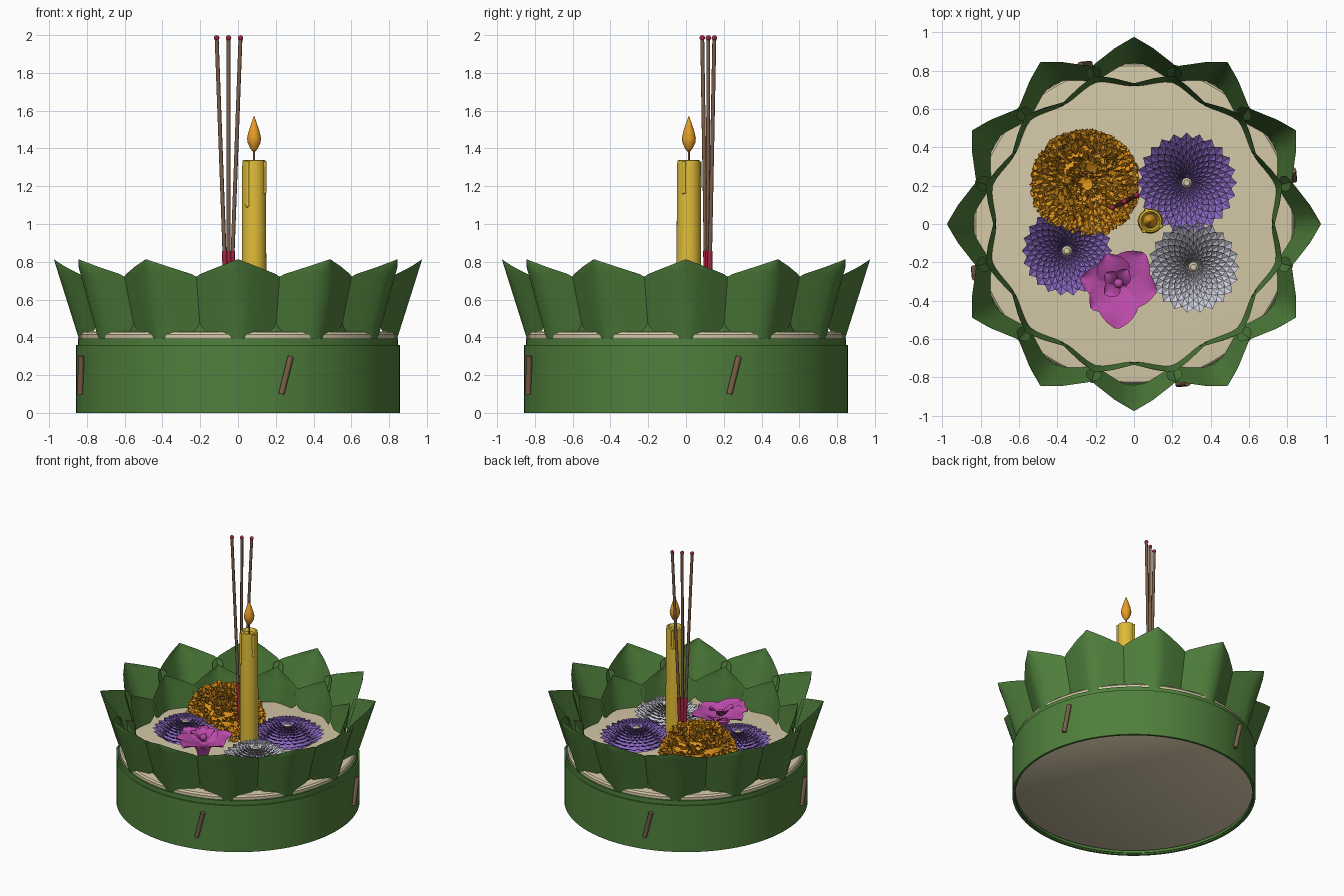
import bpy, math, random
from math import sin, cos, pi, radians
from mathutils import Vector, Matrix

random.seed(4)
if "Cube" in bpy.data.objects:
    bpy.data.objects.remove(bpy.data.objects["Cube"], do_unlink=True)


def material(name, *rgb):
    m = bpy.data.materials.new(name)
    m.use_nodes = True
    m.diffuse_color = (*rgb, 1)
    m.node_tree.nodes["Principled BSDF"].inputs["Base Color"].default_value = (*rgb, 1)
    return m


GREEN = material("leaf green", .08, .215, .045)
CREAM = material("trunk cream", .66, .58, .39)
YELLOW = material("candle yellow", .74, .5, .04)
FLAME = material("flame orange", .8, .34, .02)
GOLD = material("marigold orange", .75, .3, .012)
PURPLE = material("aster purple", .25, .135, .52)
WHITE = material("aster white", .62, .62, .72)
PINK = material("orchid pink", .5, .07, .4)
BROWN = material("stick brown", .2, .115, .07)
RED = material("incense red", .38, .02, .055)


def build(name, verts, faces, mat, smooth=None):
    me = bpy.data.meshes.new(name)
    me.from_pydata([tuple(v) for v in verts], [], faces)
    me.materials.append(mat)
    ob = bpy.data.objects.new(name, me)
    bpy.context.collection.objects.link(ob)
    if smooth:
        bpy.ops.object.select_all(action="DESELECT")
        ob.select_set(True)
        bpy.context.view_layer.objects.active = ob
        bpy.ops.object.shade_smooth_by_angle(angle=radians(smooth))
    return ob


def lathe(name, profile, mat, at=(0, 0, 0), n=32, closed=False, smooth=35):
    """Spin an (r, z) profile, listed from bottom to top on the outside."""
    verts = [(at[0] + r * cos(2 * pi * i / n), at[1] + r * sin(2 * pi * i / n), at[2] + z)
             for r, z in profile for i in range(n)]
    k = len(profile)
    faces = []
    for j in range(k if closed else k - 1):
        a, b = j * n, (j + 1) % k * n
        faces += [(a + i, a + (i + 1) % n, b + (i + 1) % n, b + i) for i in range(n)]
    if not closed:
        faces += [tuple(reversed(range(n))), tuple(range((k - 1) * n, k * n))]
    return build(name, verts, faces, mat, smooth)


def rod(name, a, b, r, mat, n=10):
    a, b = Vector(a), Vector(b)
    ob = lathe(name, [(r, 0), (r, (b - a).length)], mat, n=n, smooth=50)
    ob.matrix_world = Matrix.Translation(a) @ (b - a).to_track_quat("Z", "Y").to_matrix().to_4x4()
    return ob


def ball(name, at, r, mat):
    return lathe(name, [(max(r * sin(pi * t / 8), r * .02), -r * cos(pi * t / 8)) for t in range(9)],
                 mat, at, n=14, smooth=60)


# Trunk slice with its wrapped leaf bands
lathe("trunk_slice", [(.82, .02), (.835, .03), (.835, .415), (.825, .427), (.8, .43)], CREAM, n=96)
lathe("inner_band", [(.834, .01), (.846, .01), (.846, .393), (.834, .393)], GREEN, n=96, closed=True)
lathe("outer_band", [(.84, 0), (.857, 0), (.857, .36), (.84, .36)], GREEN, n=96, closed=True)


# Rings of folded leaves, each bowed outward along its middle
def leaf_ring(name, outline, r_low, r_high, fold, offset):
    z0, z1 = outline[0][0], outline[-1][0]
    cols = 8
    verts, faces = [], []
    for p in range(12):
        turn = Matrix.Rotation(radians(30 * p + offset), 3, "Z")
        start = len(verts)
        for z, w in outline:
            for c in range(cols + 1):
                u = w * (c / cols * 2 - 1)
                depth = fold * (math.hypot(u, .04) - .04)
                r = r_low + (r_high - r_low) * (z - z0) / (z1 - z0) - depth
                verts.append(turn @ Vector((r, u, z)))
        for j in range(len(outline) - 1):
            for c in range(cols):
                q = start + j * (cols + 1) + c
                faces.append((q, q + 1, q + cols + 2, q + cols + 1))
    build(name, verts, faces, GREEN, 40)


leaf_ring("outer_leaves", [(.385, .11), (.45, .19), (.53, .23), (.62, .25), (.7, .25),
                           (.735, .2), (.775, .1), (.813, .002)], .84, .975, .68, 0)
leaf_ring("inner_leaves", [(.4, .1), (.46, .18), (.54, .21), (.59, .19), (.64, .1),
                           (.69, .002)], .76, .8, .5, 15)

# Pins through the band
for k in range(4):
    turn = Matrix.Rotation(k * pi / 2, 3, "Z")
    rod("band_pin_%d" % (k + 1), turn @ Vector((.23, -.835, .1)), turn @ Vector((.28, -.83, .3)), .016, BROWN)

# Candle with wax drips, wick and flame
CX, CY = .085, .015
lathe("candle", [(.066, .42), (.063, 1.3), (.06, 1.335), (.05, 1.34), (.04, 1.315), (.005, 1.31)],
      YELLOW, (CX, CY, 0))
for k, (ang, low) in enumerate([(235, 1.1), (-25, 1.17), (110, 1.2)]):
    x, y = CX + .06 * cos(radians(ang)), CY + .06 * sin(radians(ang))
    rod("wax_drip_%d" % k, (x, y, low), (x, y, 1.33), .011, YELLOW)
    ball("drip_end_%d" % k, (x, y, low), .0125, YELLOW)
rod("wick", (CX, CY, 1.3), (CX, CY, 1.4), .006, BROWN)
lathe("flame", [(.004, 1.38), (.02, 1.4), (.034, 1.43), (.037, 1.455), (.029, 1.49),
                (.016, 1.53), (.001, 1.572)], FLAME, (CX, CY, 0), 20, smooth=60)

# Incense sticks with red grips and tips
for k in (-1, 0, 1):
    foot = Vector((-.05 + .006 * k, .115 + .004 * k, .42))
    tip = Vector((-.05 + .063 * k, .118 + .032 * k, 1.985))
    rod("incense_stick_%d" % (k + 2), foot, tip, .0105, BROWN)
    rod("incense_grip_%d" % (k + 2), foot, foot.lerp(tip, .28), .0135, RED)
    ball("incense_tip_%d" % (k + 2), tip, .0145, RED)


# Asters: overlapping rings of small pointed petals
def aster(name, x, y, size, mat, per_ring=22, rings=9):
    verts, faces = [], []
    for k in range(rings):
        t = k / (rings - 1)
        r = size * (.24 + .76 * t)
        z = .585 - .075 * t * t
        length = size * (.16 + .2 * t)
        half = 1.15 * r * sin(pi / per_ring)
        for p in range(per_ring):
            turn = Matrix.Rotation(2 * pi * (p + k / 2) / per_ring, 3, "Z")
            shape = [(r - length, 0, z - .035), (r - length * .4, -half, z + .005),
                     (r, 0, z + .012), (r - length * .4, half, z + .005), (r - length * .4, 0, z - .012)]
            s = len(verts)
            verts += [turn @ Vector(v) + Vector((x, y, 0)) for v in shape]
            faces += [(s, s + 1, s + 4), (s + 1, s + 2, s + 4), (s + 2, s + 3, s + 4), (s + 3, s, s + 4)]
    build(name + "_petals", verts, faces, mat)
    lathe(name + "_cup", [(size * .3, .43), (size * .75, .475), (size * .5, .51), (size * .1, .55)],
          mat, (x, y, 0), 24)
    lathe(name + "_centre", [(.025, .53), (.027, .575), (.015, .59)], CREAM, (x, y, 0), 16)


aster("large_purple_aster", .275, .215, .262, PURPLE, 24)
aster("small_purple_aster", -.35, -.14, .235, PURPLE)
aster("white_aster", .31, -.225, .24, WHITE)

# Marigold: ruffled dome of fan petals around a sunken middle
MX, MY = -.255, .21
verts, faces = [], []
for k in range(13):
    phi = radians(14 + 7.4 * k)
    count = int(8 + 36 * sin(phi))
    sink = .07 * max(0, 1 - k / 4)
    for p in range(count):
        a = 2 * pi * (p + random.random() * .7) / count
        out = Vector((sin(phi) * cos(a), sin(phi) * sin(a), cos(phi)))
        side = Vector((-sin(a), cos(a), 0))
        side = (side + out.cross(side) * random.uniform(-.5, .5)).normalized()
        grow = (out + out.cross(side) * random.uniform(-.6, .6)).normalized()
        ruffle = grow.cross(side)
        base = Vector((MX, MY, .455)) + out * (.225 - sink) + Vector((0, 0, .035 * cos(phi)))
        s = len(verts)
        verts.append(base)
        for c in range(5):
            w = c / 2 - 1
            verts.append(base + side * w * .038 + grow * (.065 - .022 * w * w + random.uniform(-.008, .008))
                         + ruffle * (.012 if c % 2 else -.012))
        faces += [(s, s + c, s + c + 1) for c in range(1, 5)]
build("marigold_petals", verts, faces, GOLD)
lathe("marigold_core", [(.2, .43), (.235, .48), (.215, .57), (.17, .64), (.11, .68), (.05, .63), (.005, .62)],
      GOLD, (MX, MY, 0), 24)


# Orchid: broad rounded petals, a cupped throat and a bead
def orchid_petal(name, angle, length, half, rise, z):
    rows, cols = 8, 6
    turn = Matrix.Rotation(radians(angle), 3, "Z")
    verts, faces = [], []
    for j in range(rows + 1):
        t = j / rows
        w = half * max(.03, sin(pi * t ** .8)) ** .6
        for c in range(cols + 1):
            u = c / cols * 2 - 1
            lift = rise * sin(t * pi * .6) + .02 * u * u * t
            verts.append(turn @ Vector((length * t, w * u, lift)) + Vector((-.08, -.315, z)))
    for j in range(rows):
        for c in range(cols):
            q = j * (cols + 1) + c
            faces.append((q, q + 1, q + cols + 2, q + cols + 1))
    build(name, verts, faces, PINK, 60)


for k, (ang, length, half) in enumerate([(50, .21, .11), (172, .2, .09), (268, .23, .11),
                                         (350, .2, .11), (222, .19, .09), (112, .17, .09)]):
    orchid_petal("orchid_petal_%d" % (k + 1), ang, length, half, .05, .53 + .006 * (k % 3))
for k, ang in enumerate((60, 140, 215)):
    orchid_petal("orchid_throat_%d" % (k + 1), ang, .09, .045, .06, .56)
lathe("orchid_cup", [(.03, .43), (.05, .5), (.07, .54), (.02, .555)], PINK, (-.08, -.315, 0), 20)
ball("orchid_bead", (-.08, -.31, .59), .025, PINK)
